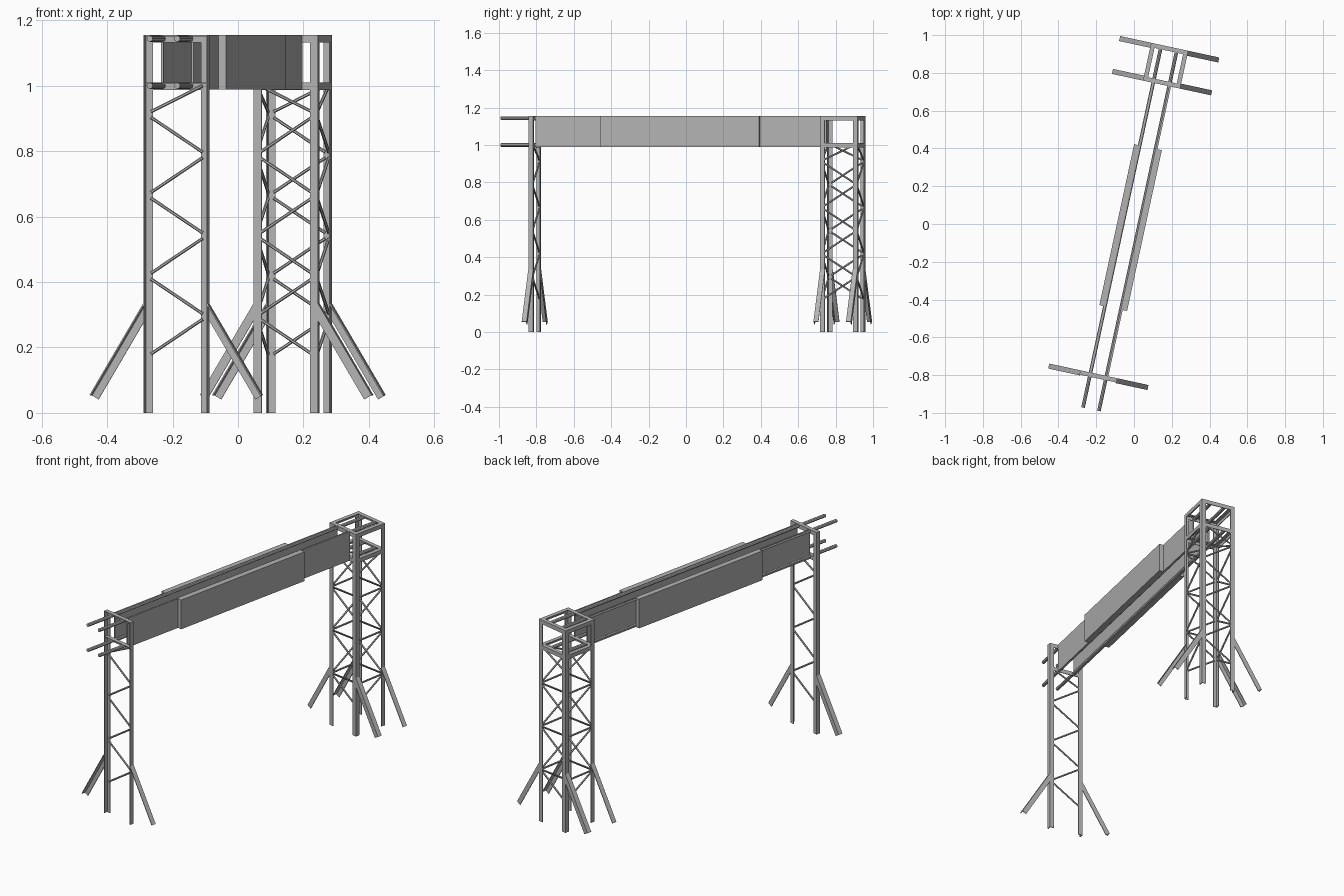
import bpy, bmesh, math
from mathutils import Vector, Matrix

cube = bpy.data.objects.get("Cube")
if cube:
    bpy.data.objects.remove(cube)

steel = bpy.data.materials.new("grey_steel")
steel.use_nodes = True
grey = (0.45, 0.45, 0.45, 1)
steel.diffuse_color = grey
steel.node_tree.nodes["Principled BSDF"].inputs["Base Color"].default_value = grey

# The whole gantry is skewed in plan; parts are laid out along its own axes
TURN = Matrix.Rotation(math.radians(-12.2), 4, 'Z')
MID, HALF = -0.0135, 0.1005          # centre line and half width of the towers
TOP, DECK = 1.155, 1.01              # top edges of the two frames
FRONT, NEAR, BACK = -0.817, 0.752, 0.957
LEG = 0.025


def finish(bm, name):
    bmesh.ops.recalc_face_normals(bm, faces=bm.faces)
    bm.transform(TURN)
    mesh = bpy.data.meshes.new(name)
    bm.to_mesh(mesh)
    bm.free()
    mesh.materials.append(steel)
    ob = bpy.data.objects.new(name, mesh)
    bpy.context.collection.objects.link(ob)
    return ob


def angle_iron(name, a, b, d1, d2, w=LEG, t=0.004):
    """L-section from a to b, heel on the line, legs along d1 and d2."""
    bm = bmesh.new()
    a, b, d1, d2 = map(Vector, (a, b, d1, d2))
    section = [(0, 0), (w, 0), (w, t), (t, t), (t, w), (0, w)]
    ends = [[bm.verts.new(p + d1 * i + d2 * j) for i, j in section] for p in (a, b)]
    for ring in ends:
        bm.faces.new(ring)
    for i in range(len(section)):
        j = (i + 1) % len(section)
        bm.faces.new((ends[0][i], ends[0][j], ends[1][j], ends[1][i]))
    return finish(bm, name)


def add_rod(bm, a, b, r, sides):
    a, b = Vector(a), Vector(b)
    d = b - a
    place = Matrix.Translation((a + b) / 2) @ d.to_track_quat('Z', 'Y').to_matrix().to_4x4()
    bmesh.ops.create_cone(bm, cap_ends=True, segments=sides, radius1=r, radius2=r,
                          depth=d.length, matrix=place)


def box(name, low, high):
    bm = bmesh.new()
    low, high = Vector(low), Vector(high)
    size = Matrix.Diagonal((*(high - low), 1))
    bmesh.ops.create_cube(bm, size=1, matrix=Matrix.Translation((low + high) / 2) @ size)
    return finish(bm, name)


def lattice(name, p, q):
    """Zigzag rods between two posts, starting low at p."""
    bm = bmesh.new()
    step = 0.1235
    for i in range(7):
        z = 0.18 + i * step
        s, e = (p, q) if i % 2 == 0 else (q, p)
        add_rod(bm, (*s, z), (*e, min(z + 0.106, 1.0)), 0.005, 6)
    return finish(bm, name)


def side_u(s):
    return MID + s * HALF


def post_row(name, v, inward):
    """Two posts with their sloping outer braces and cross bars."""
    for s, side in ((-1, "right"), (1, "left")):
        u = side_u(s)
        angle_iron(f"{name}_post_{side}", (u, v, 0), (u, v, TOP), (-s, 0, 0), (0, inward, 0))
        angle_iron(f"{name}_brace_{side}", (u, v, 0.335), (u + s * 0.168, v, 0.055),
                   (-s * 0.857, 0, -0.514), (0, inward, 0), 0.027)
    for z, level in ((TOP, "upper"), (DECK, "lower")):
        angle_iron(f"{name}_{level}_crossbar", (side_u(-1), v, z), (side_u(1), v, z),
                   (0, 0, -1), (0, inward, 0), 0.023)


# Towers: a single frame at the front, a square tower at the back
post_row("front_frame", FRONT, -1)
post_row("tower_near", NEAR, 1)
post_row("tower_back", BACK, -1)
for s, side in ((-1, "right"), (1, "left")):
    for z, level in ((TOP, "upper"), (DECK, "lower")):
        angle_iron(f"tower_{side}_{level}_bar", (side_u(s), NEAR, z), (side_u(s), BACK, z),
                   (0, 0, -1), (-s, 0, 0), 0.023)

# Lattice rods between the posts
IN, SKIN = 0.02, 0.006
lo, hi = side_u(-1) + IN, side_u(1) - IN
lattice("front_frame_lattice", (lo, FRONT - SKIN), (hi, FRONT - SKIN))
lattice("tower_back_lattice", (lo, BACK - SKIN), (hi, BACK - SKIN))
lattice("tower_near_lattice", (hi, NEAR + SKIN), (lo, NEAR + SKIN))
lattice("tower_left_lattice", (side_u(1) - SKIN, NEAR + IN), (side_u(1) - SKIN, BACK - IN))
lattice("tower_right_lattice", (side_u(-1) + SKIN, BACK - IN), (side_u(-1) + SKIN, NEAR + IN))

# Span: four long rails, a side panel on each side and a thicker outer panel
for s, side in ((-1, "right"), (1, "left")):
    u = MID - 0.002 + s * 0.043
    for z, level in ((1.144, "upper"), (1.0, "lower")):
        bm = bmesh.new()
        add_rod(bm, (u, -1.007, z), (u, 0.952, z), 0.0095, 8)
        finish(bm, f"{level}_rail_{side}")
    for part, inner, outer, v0, v1 in (("side_panel", 0.044, 0.051, -0.815, 0.757),
                                       ("outer_panel", 0.051, 0.075, -0.458, 0.413)):
        a, b = sorted((MID + s * inner, MID + s * outer))
        box(f"{part}_{side}", (a, v0, 0.988), (b, v1, TOP))
